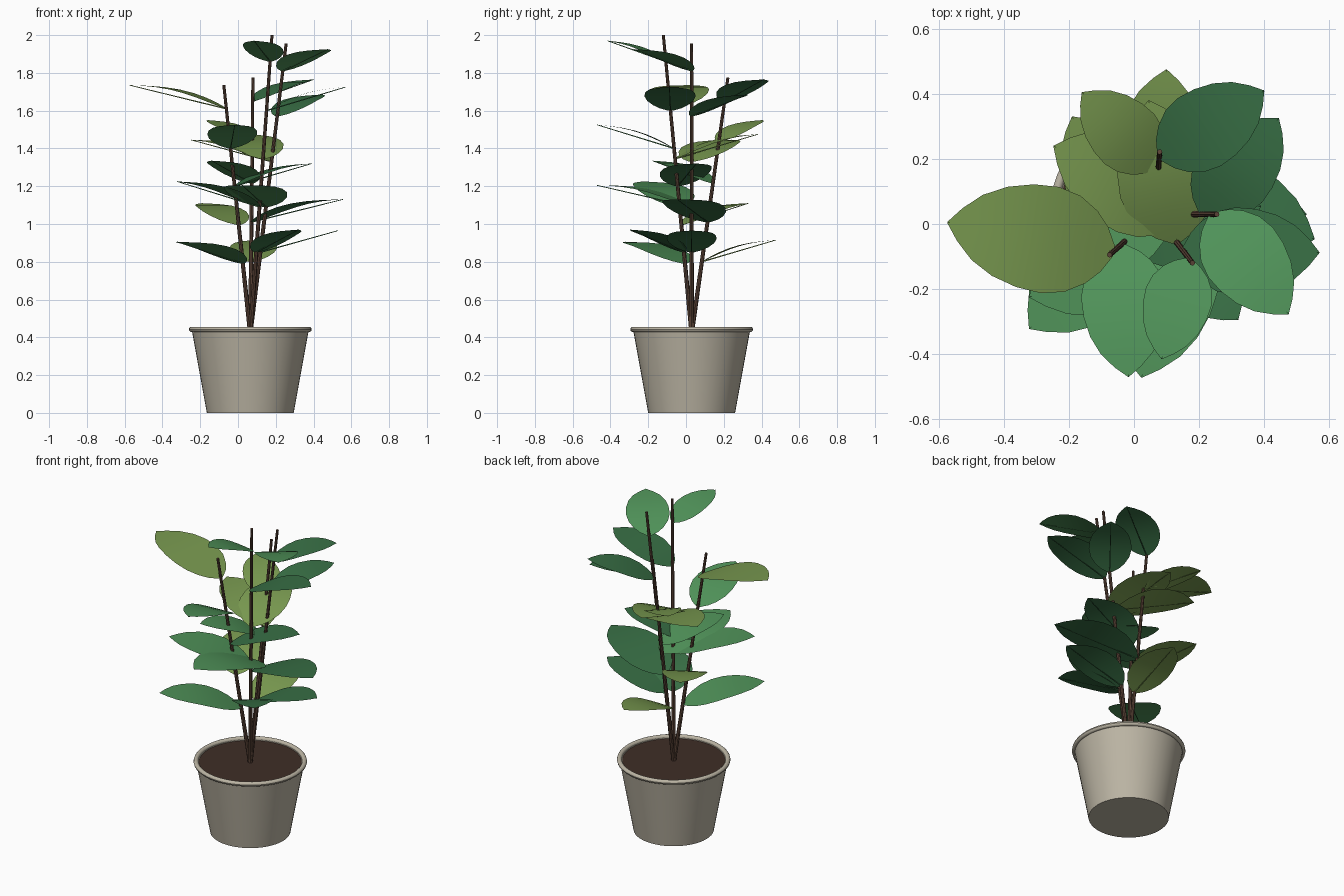
import bpy, bmesh, math
from mathutils import Vector

if "Cube" in bpy.data.objects:
    bpy.data.objects.remove(bpy.data.objects["Cube"])


def material(name, rgb):
    m = bpy.data.materials.new(name)
    m.diffuse_color = (*rgb, 1)
    m.use_nodes = True
    m.node_tree.nodes["Principled BSDF"].inputs["Base Color"].default_value = m.diffuse_color
    return m


POT = material("clay", (0.50, 0.46, 0.37))
SOIL = material("soil", (0.05, 0.027, 0.02))
BARK = material("bark", (0.11, 0.06, 0.04))
OLIVE = material("olive_green", (0.19, 0.32, 0.08))
DARK = material("dark_green", (0.04, 0.16, 0.06))
BRIGHT = material("bright_green", (0.08, 0.29, 0.10))
CX, CY = 0.065, 0.03


def make(name, bm, mat):
    bmesh.ops.recalc_face_normals(bm, faces=bm.faces)
    me = bpy.data.meshes.new(name)
    bm.to_mesh(me)
    bm.free()
    me.materials.append(mat)
    ob = bpy.data.objects.new(name, me)
    bpy.context.collection.objects.link(ob)
    bpy.ops.object.select_all(action="DESELECT")
    ob.select_set(True)
    bpy.context.view_layer.objects.active = ob
    bpy.ops.object.shade_smooth_by_angle(angle=math.radians(40))
    return ob


def rod(name, a, b, r1, r2, mat, sides=8):
    d = b - a
    bm = bmesh.new()
    bmesh.ops.create_cone(bm, cap_ends=True, segments=sides,
                          radius1=r1, radius2=r2, depth=d.length)
    ob = make(name, bm, mat)
    ob.location = (a + b) / 2
    ob.rotation_euler = d.to_track_quat("Z", "Y").to_euler()
    return ob


def lathe(name, profile, mat, seg=48):
    bm = bmesh.new()
    rings = []
    for r, z in profile:
        if r == 0:
            rings.append([bm.verts.new((CX, CY, z))] * seg)
        else:
            rings.append([bm.verts.new((CX + r * math.cos(math.tau * i / seg),
                                        CY + r * math.sin(math.tau * i / seg), z))
                          for i in range(seg)])
    for p, q in zip(rings, rings[1:]):
        for i in range(seg):
            j = (i + 1) % seg
            quad = list(dict.fromkeys((p[i], p[j], q[j], q[i])))
            bm.faces.new(quad)
    return make(name, bm, mat)


# outline: position along the leaf, half width relative to its length
OUTLINE = [(0, 0.03), (0.06, 0.13), (0.14, 0.21), (0.26, 0.28), (0.4, 0.31), (0.55, 0.30),
           (0.7, 0.26), (0.83, 0.19), (0.93, 0.095), (1, 0.004)]


def leaf(name, base, tip, mat):
    axis = tip - base
    L = axis.length
    side = axis.cross(Vector((0, 0, 1))).normalized()
    up = side.cross(axis).normalized()
    bm = bmesh.new()
    rows = []
    for t, w in OUTLINE:
        c = base + axis * t + up * (0.065 * L * math.sin(math.pi * t))
        rows.append([bm.verts.new(c + side * (w * L * s)) for s in (-1, 0, 1)])
    for p, q in zip(rows, rows[1:]):
        for i in range(2):
            bm.faces.new((p[i], p[i + 1], q[i + 1], q[i]))
    ob = make(name, bm, mat)
    if ob.data.polygons[4].normal.z < 0:
        ob.data.flip_normals()
    # straight rib spanning beneath the arched blade
    rod(name + "_midrib", base, tip, 0.0035, 0.002, mat, 6)


# pot, rolled rim, soil
lathe("pot", [(0, 0), (0.23, 0), (0.31, 0.44), (0.295, 0.44), (0.29, 0.40)], POT)
rim = [(0.311 + 0.014 * math.cos(math.tau * k / 12), 0.442 + 0.014 * math.sin(math.tau * k / 12))
       for k in range(13)]
rim_ob = lathe("pot_rim", rim, POT)
lathe("soil", [(0, 0.437), (0.30, 0.437)], SOIL)

# stems: top point, colour offset, leaves from low to high as (base z, tip)
STEMS = [
    ((0.079, 0.222, 1.775), 0, [(0.80, (0.10, 0.475, 0.915)), (1.01, (0.555, -0.046, 1.13)),
                                (1.215, (-0.14, -0.177, 1.335)), (1.435, (-0.16, 0.405, 1.55)),
                                (1.65, (0.40, 0.41, 1.765))]),
    ((0.255, 0.03, 1.955), 1, [(0.85, (0.53, 0.03, 0.965)), (1.09, (0.023, -0.472, 1.205)),
                               (1.33, (-0.247, 0.24, 1.445)), (1.57, (0.445, 0.325, 1.685)),
                               (1.81, (0.475, -0.277, 1.925))]),
    ((0.18, -0.12, 2.0), 1, [(0.85, (0.32, -0.295, 0.97)), (1.09, (-0.322, -0.225, 1.225)),
                             (1.345, (0.045, 0.38, 1.475)), (1.60, (0.57, -0.088, 1.725)),
                             (1.86, (0.085, -0.415, 1.97))]),
    ((-0.075, -0.095, 1.735), 2, [(0.79, (-0.322, -0.322, 0.905)), (0.995, (-0.19, 0.33, 1.11)),
                                  (1.20, (0.39, 0.055, 1.32)), (1.40, (-0.017, -0.47, 1.525)),
                                  (1.61, (-0.574, 0.005, 1.735))]),
]
foot = Vector((CX, CY, 0.42))
for si, (top, off, leaves) in enumerate(STEMS, 1):
    top = Vector(top)
    rod(f"stem_{si}", foot, top, 0.012, 0.008, BARK)
    for li, (z, tip) in enumerate(leaves):
        base = foot.lerp(top, (z - foot.z) / (top.z - foot.z))
        leaf(f"leaf_{si}_{li + 1}", base, Vector(tip), (OLIVE, DARK, BRIGHT)[(li + off) % 3])
